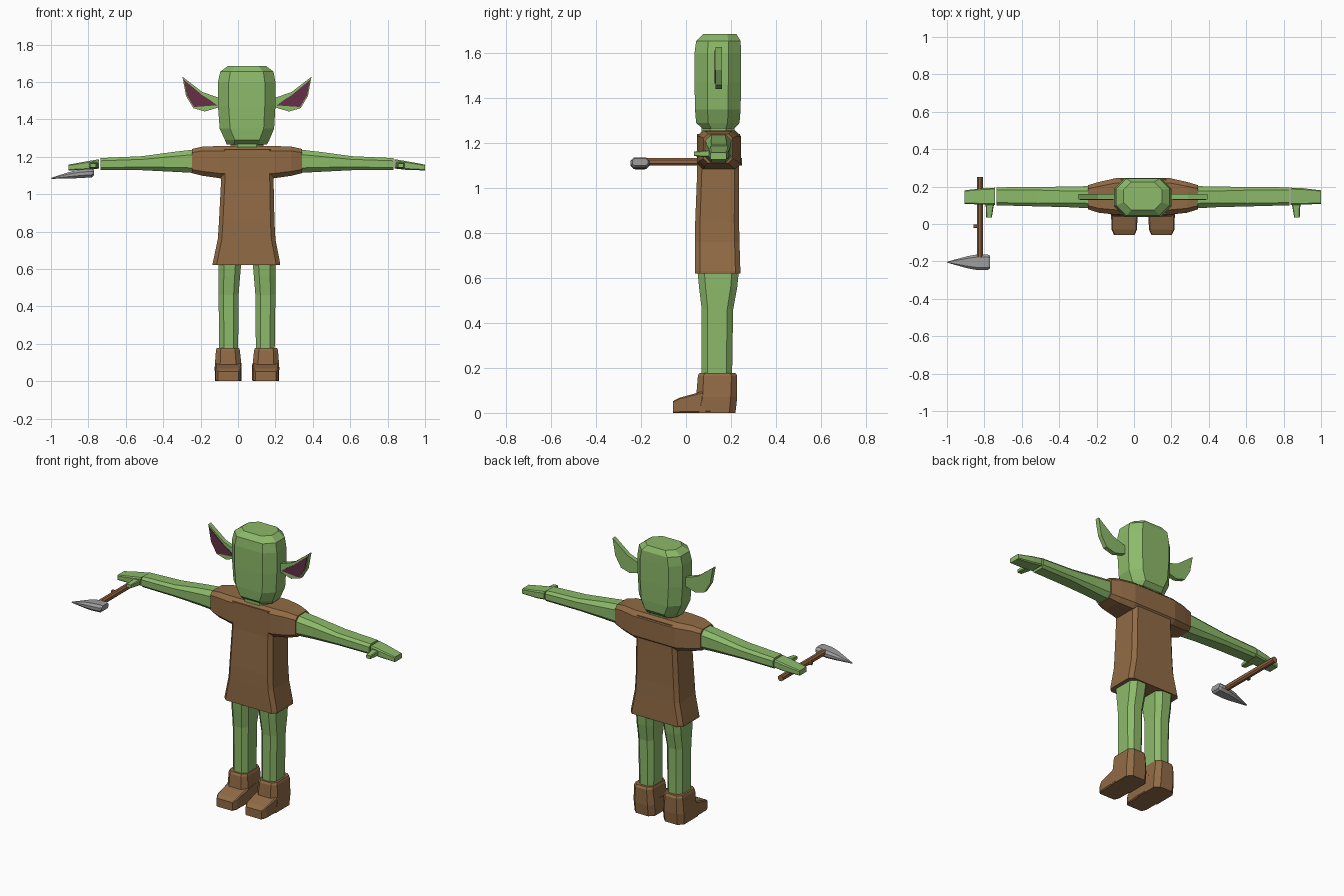
import bpy, bmesh
from mathutils import Vector

CX = 0.048  # symmetry plane of the figure


def mat(name, rgb):
    m = bpy.data.materials.new(name)
    m.diffuse_color = (*rgb, 1)
    return m


GREEN = mat("green skin", (0.262, 0.49, 0.142))
BROWN = mat("brown cloth", (0.285, 0.147, 0.06))
WOOD = mat("handle wood", (0.29, 0.13, 0.055))
GREY = mat("grey metal", (0.34, 0.34, 0.345))
PURPLE = mat("inner ear purple", (0.125, 0.03, 0.062))


def finish(name, bm, m):
    bmesh.ops.recalc_face_normals(bm, faces=bm.faces)
    me = bpy.data.meshes.new(name)
    bm.to_mesh(me)
    bm.free()
    me.materials.append(m)
    ob = bpy.data.objects.new(name, me)
    bpy.context.collection.objects.link(ob)
    return ob


def place(axis, p, u, v):
    return {'x': (p, u, v), 'y': (u, p, v), 'z': (u, v, p)}[axis]


def loft(name, m, axis, sections, c=0.3, side=0):
    """Chamfered-box loft. Section = (pos, umin, umax, vmin, vmax).
    side = +1/-1 means x is measured from the symmetry plane and mirrored."""
    bm = bmesh.new()
    rings = []
    for p, u0, u1, v0, v1 in sections:
        cu, cv = (u0 + u1) / 2, (v0 + v1) / 2
        hu, hv = (u1 - u0) / 2, (v1 - v0) / 2
        k = c * min(hu, hv)
        a, b = hu - k, hv - k
        ring = []
        for du, dv in ((a, -hv), (hu, -b), (hu, b), (a, hv),
                       (-a, hv), (-hu, b), (-hu, -b), (-a, -hv)):
            co = Vector(place(axis, p, cu + du, cv + dv))
            if side:
                co.x = CX + side * co.x
            ring.append(bm.verts.new(co))
        rings.append(ring)
    for r, s in zip(rings, rings[1:]):
        for i in range(8):
            j = (i + 1) % 8
            bm.faces.new((r[i], r[j], s[j], s[i]))
    bm.faces.new(rings[0])
    bm.faces.new(rings[-1])
    return finish(name, bm, m)


def plate(name, m, pts, y0, y1, side):
    """Outline in x-z, extruded from y0 to y1."""
    bm = bmesh.new()
    f = bm.faces.new([bm.verts.new((CX + side * x, y0, z)) for x, z in pts])
    ext = bmesh.ops.extrude_face_region(bm, geom=[f])
    vs = [g for g in ext['geom'] if isinstance(g, bmesh.types.BMVert)]
    bmesh.ops.translate(bm, verts=vs, vec=(0, y1 - y0, 0))
    return finish(name, bm, m)


# Head and neck
loft("head", GREEN, 'z', [
    (1.265, -0.06, 0.155, 0.075, 0.215), (1.29, -0.07, 0.168, 0.045, 0.238),
    (1.35, -0.098, 0.193, 0.04, 0.243), (1.47, -0.107, 0.2, 0.038, 0.245),
    (1.60, -0.107, 0.2, 0.038, 0.245), (1.655, -0.095, 0.19, 0.045, 0.243),
    (1.685, -0.055, 0.15, 0.075, 0.225)], c=0.55)
loft("neck", GREEN, 'z', [(1.22, -0.04, 0.135, 0.07, 0.215),
                          (1.29, -0.04, 0.135, 0.07, 0.215)], c=0.5)

# Tunic body and the sleeve yoke across the shoulders
loft("tunic_body", BROWN, 'z', [
    (0.62, -0.135, 0.225, 0.04, 0.242), (0.632, -0.135, 0.225, 0.04, 0.242),
    (0.76, -0.108, 0.2, 0.04, 0.238), (0.85, -0.102, 0.195, 0.041, 0.236),
    (1.08, -0.09, 0.19, 0.05, 0.236), (1.24, -0.09, 0.19, 0.05, 0.24)], c=0.22)
loft("tunic_sleeves", BROWN, 'x', [
    (CX + d, y0, y1, z0, z1) for d, y0, y1, z0, z1 in (
        (-0.293, 0.078, 0.208, 1.112, 1.242), (-0.235, 0.06, 0.225, 1.098, 1.255),
        (-0.145, 0.05, 0.245, 1.085, 1.257), (0.145, 0.05, 0.245, 1.085, 1.257),
        (0.235, 0.06, 0.225, 1.098, 1.255), (0.293, 0.078, 0.208, 1.112, 1.242))], c=0.3)

# Ear outlines, measured from the symmetry plane
EAR = [(0.13, 1.47), (0.15, 1.515), (0.24, 1.547), (0.345, 1.628),
       (0.326, 1.525), (0.287, 1.46), (0.225, 1.442)]
INNER = [(0.16, 1.475), (0.2, 1.505), (0.24, 1.53), (0.338, 1.612),
         (0.321, 1.528), (0.283, 1.466)]

for s, tag in ((1, "left"), (-1, "right")):
    # Ears with purple inner plates
    plate(tag + "_ear", GREEN, EAR, 0.132, 0.16, s)
    plate(tag + "_inner_ear", PURPLE, INNER, 0.127, 0.133, s)
    # Arm, hand and thumb
    loft(tag + "_arm", GREEN, 'x', [
        (0.27, 0.083, 0.203, 1.113, 1.24), (0.4, 0.09, 0.2, 1.12, 1.225),
        (0.56, 0.094, 0.198, 1.128, 1.203), (0.783, 0.1, 0.196, 1.128, 1.193)],
        c=0.45, side=s)
    loft(tag + "_hand", GREEN, 'x', [
        (0.79, 0.102, 0.194, 1.137, 1.187), (0.85, 0.103, 0.192, 1.13, 1.177),
        (0.953, 0.108, 0.18, 1.127, 1.158)], c=0.3, side=s)
    loft(tag + "_thumb", GREEN, 'y', [
        (0.125, 0.792, 0.845, 1.137, 1.172), (0.085, 0.8, 0.84, 1.138, 1.168),
        (0.035, 0.808, 0.838, 1.143, 1.163)], c=0.3, side=s)
    # Leg
    loft(tag + "_leg", GREEN, 'z', [
        (0.15, 0.048, 0.148, 0.07, 0.205), (0.3, 0.046, 0.15, 0.07, 0.207),
        (0.46, 0.045, 0.152, 0.07, 0.21), (0.56, 0.037, 0.153, 0.058, 0.228),
        (0.64, 0.03, 0.153, 0.05, 0.236)], c=0.5, side=s)
    # Boot: ankle shaft and sloping toe
    loft(tag + "_boot_shaft", BROWN, 'z', [
        (0.0, 0.03, 0.17, 0.03, 0.22), (0.07, 0.028, 0.173, 0.045, 0.228),
        (0.165, 0.038, 0.166, 0.053, 0.228), (0.178, 0.043, 0.161, 0.06, 0.22)],
        c=0.4, side=s)
    loft(tag + "_boot_toe", BROWN, 'y', [
        (0.15, 0.03, 0.17, 0.0, 0.105), (0.07, 0.028, 0.171, 0.0, 0.095),
        (-0.03, 0.032, 0.168, 0.0, 0.067), (-0.058, 0.045, 0.155, 0.0, 0.052)],
        c=0.15, side=s)

# Axe held in the figure's right hand
loft("axe_handle", WOOD, 'y', [
    (0.25, -0.84, -0.808, 1.1, 1.134), (-0.18, -0.84, -0.808, 1.1, 1.134)], c=0.55)
loft("handle_knot", WOOD, 'x', [
    (-0.858, -0.022, -0.002, 1.11, 1.125), (-0.83, -0.022, -0.002, 1.108, 1.127)])
loft("axe_head", GREY, 'x', [
    (-0.77, -0.238, -0.17, 1.1, 1.132), (-0.782, -0.246, -0.163, 1.09, 1.136),
    (-0.84, -0.246, -0.163, 1.086, 1.132), (-0.89, -0.237, -0.172, 1.084, 1.122),
    (-0.998, -0.207, -0.201, 1.082, 1.088)], c=0.6)
